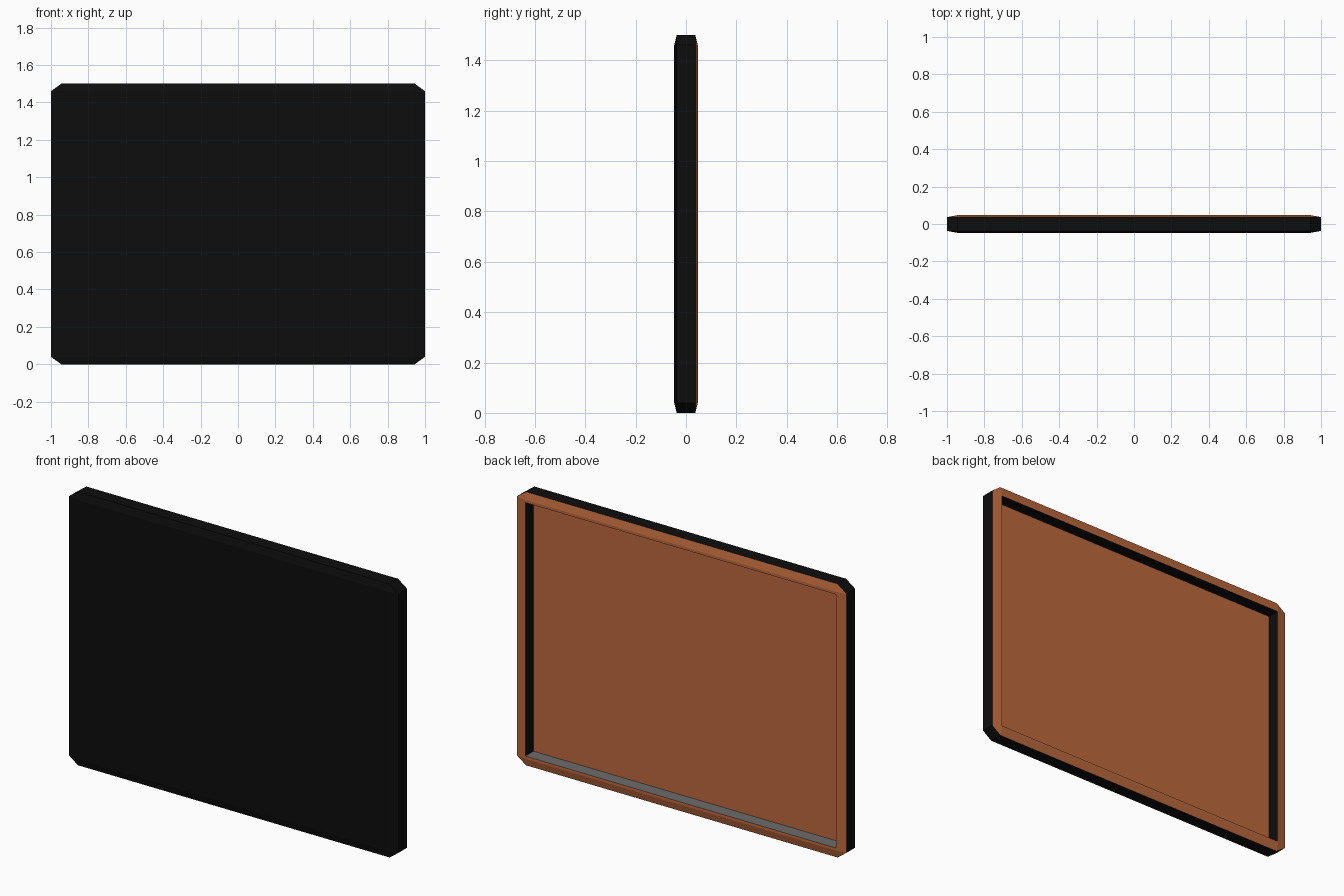
import bpy, bmesh
from mathutils import Vector

if "Cube" in bpy.data.objects:
    bpy.data.objects.remove(bpy.data.objects["Cube"])

def material(name, rgb):
    m = bpy.data.materials.new(name)
    m.diffuse_color = (*rgb, 1)
    m.use_nodes = True
    m.node_tree.nodes["Principled BSDF"].inputs["Base Color"].default_value = m.diffuse_color
    return m

black = material("black casing", (0.004, 0.004, 0.004))
orange = material("orange back", (0.50, 0.14, 0.046))
grey = material("grey ledge", (0.15, 0.15, 0.15))

# half sizes: outer extents and the extents after the edge chamfers
OUTER = (1.0, 0.047, 0.75)
INNER = (0.945, 0.037, 0.71)
RECESS = (0.942, 0.695)      # recess half width and half height
FLOOR_Y = -0.023             # depth of the recessed panel

bm = bmesh.new()

# chamfered slab: bevel a unit cube, then map it to the real chamfer sizes
bmesh.ops.create_cube(bm, size=2)
bmesh.ops.bevel(bm, geom=bm.edges[:], offset=0.1, segments=1,
                affect='EDGES', profile=0.5)
for v in bm.verts:
    for i in range(3):
        size = OUTER[i] if abs(v.co[i]) > 0.95 else INNER[i]
        v.co[i] = size if v.co[i] > 0 else -size
bm.normal_update()

# back rim and chamfers are orange, the rest of the shell is black
for f in bm.faces:
    f.material_index = 1 if all(v.co.y > 0 for v in f.verts) and f.normal.y > 0.15 else 0

# recess in the back: a flat rim, then walls, then the panel
panel = max(bm.faces, key=lambda f: f.calc_center_median().y)

def inset_to(face, y):
    ring = bmesh.ops.inset_individual(bm, faces=[face], thickness=0.002)["faces"]
    for v in face.verts:
        v.co = Vector((RECESS[0] if v.co.x > 0 else -RECESS[0], y,
                       RECESS[1] if v.co.z > 0 else -RECESS[1]))
    return ring

for f in inset_to(panel, OUTER[1]):
    f.material_index = 1
walls = inset_to(panel, FLOOR_Y)
panel.material_index = 1
bm.normal_update()

# recess walls are black, except the grey ledge at the bottom
for f in walls:
    f.material_index = 2 if f.normal.z > 0.5 else 0

# stand on the ground
bmesh.ops.translate(bm, verts=bm.verts[:], vec=(0, 0, OUTER[2]))

mesh = bpy.data.meshes.new("board_panel")
bm.to_mesh(mesh)
bm.free()
for m in (black, orange, grey):
    mesh.materials.append(m)
obj = bpy.data.objects.new("board_panel", mesh)
bpy.context.collection.objects.link(obj)
